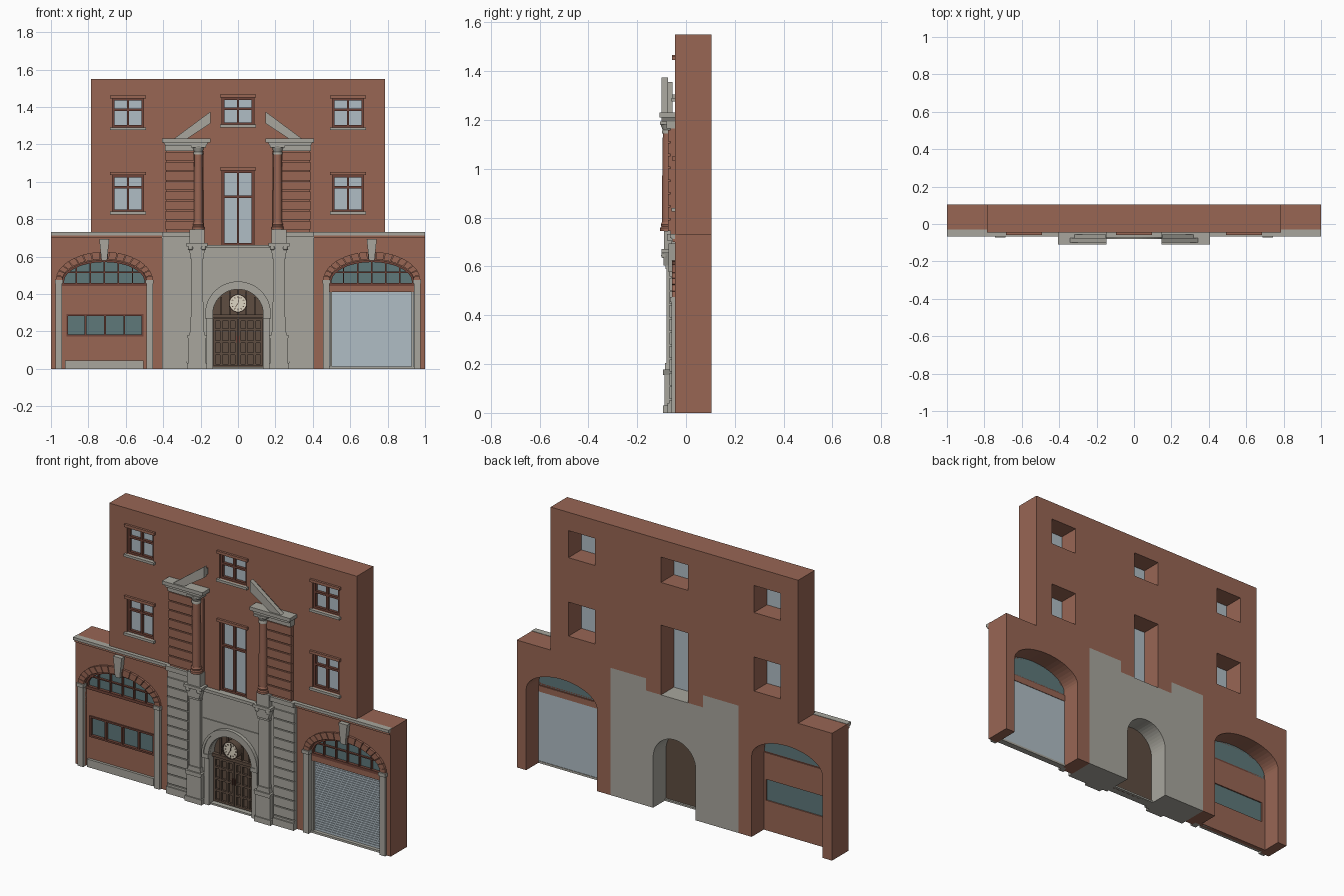
import bpy, bmesh
from math import sin, cos, pi, sqrt, radians
from mathutils import Matrix

if "Cube" in bpy.data.objects:
    bpy.data.objects.remove(bpy.data.objects["Cube"])


def material(name, rgb):
    lin = [((c / 255 + 0.055) / 1.055) ** 2.4 for c in rgb] + [1]
    m = bpy.data.materials.new(name)
    m.use_nodes = True
    m.diffuse_color = lin
    m.node_tree.nodes["Principled BSDF"].inputs["Base Color"].default_value = lin
    return m


BRICK = material("brick", (152, 102, 84))
STONE = material("stone", (168, 166, 157))
FRAME = material("frame_red", (112, 68, 56))
PALE = material("pale_glass", (176, 189, 197))
TEAL = material("teal_glass", (94, 120, 122))
WOOD = material("door_wood", (94, 77, 65))
CREAM = material("clock_cream", (222, 214, 196))


# ---- outline helpers, all in the x-z plane ----
def rect(x0, x1, z0, z1):
    return [(x0, z0), (x1, z0), (x1, z1), (x0, z1)]


def curve_pts(cx, cz, rx, rz, a0, a1, n):
    return [(cx + rx * cos(a0 + (a1 - a0) * i / n), cz + rz * sin(a0 + (a1 - a0) * i / n))
            for i in range(n + 1)]


def circle(cx, cz, r, n=32):
    return curve_pts(cx, cz, r, r, 0, 2 * pi, n)[:-1]


def arch(cx, hw, z0, spring, rise, n=24):
    return [(cx - hw, z0)] + curve_pts(cx, spring, hw, rise, pi, 0, n) + [(cx + hw, z0)]


def ring(cx, spring, a, b, a0=0, a1=pi, n=24):
    return curve_pts(cx, spring, *a, a0, a1, n) + curve_pts(cx, spring, *b, a1, a0, n)


def flip(loop):
    return [(-x, z) for x, z in reversed(loop)]


def both(*loops):
    return list(loops) + [flip(l) for l in loops]


def grid(x0, x1, z0, z1, xs, zs, b):
    """Frame outline with one hole per pane."""
    cx, cz, h = [x0 + b / 2, *xs, x1 - b / 2], [z0 + b / 2, *zs, z1 - b / 2], b / 2
    holes = [rect(l + h, r - h, d + h, u - h)
             for l, r in zip(cx, cx[1:]) for d, u in zip(cz, cz[1:])]
    return [rect(x0, x1, z0, z1)] + holes


def add(name, mesh, mat):
    mesh.materials.clear()
    mesh.materials.append(mat)
    ob = bpy.data.objects.new(name, mesh)
    bpy.context.collection.objects.link(ob)
    return ob


def slab(name, loops, y0, y1, mat):
    """Filled outlines (inner loops become holes) extruded from y0 to y1."""
    cu = bpy.data.curves.new(name, "CURVE")
    cu.dimensions, cu.fill_mode, cu.extrude = "2D", "BOTH", (y1 - y0) / 2
    for loop in loops:
        sp = cu.splines.new("POLY")
        sp.points.add(len(loop) - 1)
        for p, (x, z) in zip(sp.points, loop):
            p.co = (x, z, 0, 1)
        sp.use_cyclic_u = True
    tmp = bpy.data.objects.new(name + "_outline", cu)
    bpy.context.collection.objects.link(tmp)
    dg = bpy.context.evaluated_depsgraph_get()
    mesh = bpy.data.meshes.new_from_object(tmp.evaluated_get(dg))
    bpy.data.objects.remove(tmp)
    mesh.transform(Matrix.Translation((0, (y0 + y1) / 2, 0)) @ Matrix.Rotation(pi / 2, 4, "X"))
    for f in mesh.polygons:
        f.use_smooth = False
    return add(name, mesh, mat)


def lathe(name, profile, x, y, mat):
    bm = bmesh.new()
    vs = [bm.verts.new((r, 0, z)) for r, z in profile]
    es = [bm.edges.new(p) for p in zip(vs, vs[1:])]
    bmesh.ops.spin(bm, geom=vs + es, cent=(0, 0, 0), axis=(0, 0, 1), angle=2 * pi, steps=20)
    bmesh.ops.remove_doubles(bm, verts=bm.verts, dist=1e-5)
    bmesh.ops.recalc_face_normals(bm, faces=bm.faces)
    mesh = bpy.data.meshes.new(name)
    bm.to_mesh(mesh)
    bm.free()
    ob = add(name, mesh, mat)
    ob.location = (x, y, 0)
    bpy.ops.object.select_all(action="DESELECT")
    ob.select_set(True)
    bpy.context.view_layer.objects.active = ob
    bpy.ops.object.shade_smooth_by_angle(angle=radians(35))


FRONT, BACK = -0.045, 0.105
GX, GW, SPRING, RISE = 0.715, 0.225, 0.465, 0.115

# ---- main walls ----
half = [(.085, 1.06), (.085, .66), (.18, .66), (.18, .73), (.405, .73), (.405, 0)]
half += arch(GX, GW, 0, SPRING, RISE) + [(1, 0), (1, .73), (.785, .73), (.785, 1.55)]
openings = [rect(-.085, .085, 1.305, 1.45)]
for z0, z1 in ((1.29, 1.445), (.84, 1.035)):
    openings += both(rect(.505, .672, z0, z1))
slab("brick_wall", [half + flip(half)] + openings, FRONT, BACK, BRICK)
half = [(.405, 0), (.405, .73), (.18, .73), (.18, .66)]
slab("stone_centre", [half + flip(half) + arch(0, .135, 0, .29, .135)], -.06, BACK, STONE)

# ---- upper windows ----
for name, x0, x1, z0, z1, bar in (
        ("top_left_window", .505, .672, 1.29, 1.445, 1.385),
        ("top_right_window", -.672, -.505, 1.29, 1.445, 1.385),
        ("middle_left_window", .505, .672, .84, 1.035, .97),
        ("middle_right_window", -.672, -.505, .84, 1.035, .97),
        ("top_centre_window", -.085, .085, 1.305, 1.45, 1.39),
        ("tall_centre_window", -.085, .085, .66, 1.06, .92)):
    slab(name + "_glass", [rect(x0, x1, z0, z1)], -.02, -.012, PALE)
    slab(name + "_frame", grid(x0, x1, z0, z1, [(x0 + x1) / 2], [bar], .012), -.036, -.018, FRAME)
    slab(name + "_lintel", [rect(x0 - .012, x1 + .012, z1, z1 + .016)], -.058, -.04, BRICK)
    if z0 > .7:
        slab(name + "_sill", [rect(x0 - .012, x1 + .012, z0 - .014, z0)], -.06, -.015, STONE)

# ---- side cornices ----
slab("cornice_top", both(rect(.405, 1, .716, .732)), -.066, -.03, STONE)
slab("cornice_moulding", both(rect(.405, 1, .7, .712)), -.055, -.04, BRICK)
slab("cornice_fillet", both(rect(.405, 1, .712, .716)), -.06, -.04, STONE)

# ---- arched side bays ----
stones, n = [], 17
for i in range(n):
    a = pi * i / n
    stones.append(ring(GX, SPRING + .005, (GW, RISE), (GW + .035, RISE + .04),
                       a + .008, a + pi / n - .008, 3))
slab("arch_voussoirs", both(*stones), -.058, -.04, BRICK)
slab("keystones", both([(GX - .015, .578), (GX + .015, .578), (GX + .027, .695), (GX - .027, .695)]),
     -.072, -.04, STONE)
posts = [rect(GX + s * .2425 - .0175, GX + s * .2425 + .0175, 0, .455) for s in (-1, 1)]
caps = [rect(GX + s * .2425 - .022, GX + s * .2425 + .022, .455, .475) for s in (-1, 1)]
slab("arch_posts", both(*posts), -.06, -.02, STONE)
slab("arch_post_caps", both(*caps), -.066, -.03, STONE)
slab("fan_glass", both(arch(GX, GW, .45, SPRING, RISE)), -.018, -.01, TEAL)
slab("fan_rim", both(arch(GX, GW, .442, SPRING, RISE),
                     arch(GX, GW - .01, .458, SPRING, RISE - .01)), -.036, -.01, FRAME)
bars = []
for i in range(-2, 3):
    x = i * .075
    bars.append(rect(GX + x - .003, GX + x + .003, .455,
                     SPRING + RISE * sqrt(1 - (x / GW) ** 2) - .003))
slab("fan_upright_bars", both(*bars), -.032, -.015, FRAME)
slab("fan_cross_bar", both(rect(GX - .2, GX + .2, .513, .519)), -.031, -.015, FRAME)

# right bay: brick infill with a strip window
slab("bay_infill", [rect(-.94, -.49, 0, .445), rect(-.918, -.505, .172, .292)], -.03, -.005, BRICK)
slab("bay_plinth", [rect(-.925, -.505, 0, .045)], -.045, -.01, STONE)
slab("strip_window_glass", [rect(-.918, -.505, .172, .292)], -.02, -.012, TEAL)
slab("strip_window_frame", grid(-.918, -.505, .172, .292, [-.815, -.711, -.608], [], .01),
     -.037, -.018, FRAME)

# left bay: ribbed roller shutter
slab("shutter_header", [rect(.49, .94, .41, .445)], -.032, -.005, BRICK)
slab("shutter_panel", [rect(.49, .94, .012, .412)], -.02, -.008, PALE)
slab("shutter_slats", [rect(.505, .925, .016 + i * .0132, .0275 + i * .0132) for i in range(30)],
     -.023, -.018, PALE)
slab("shutter_guides", [rect(.492, .503, 0, .41), rect(.927, .938, 0, .41)], -.034, -.01, STONE)
slab("shutter_threshold", [rect(.49, .94, 0, .012)], -.04, -.005, STONE)

# ---- entrance ----
slab("door_panel", [arch(0, .135, 0, .29, .135)], -.022, -.012, WOOD)
for side, x0, x1 in (("right", -.132, -.003), ("left", .003, .132)):
    xs = [x0 + (x1 - x0) * t / 3 for t in (1, 2)]
    slab(side + "_door_leaf", grid(x0, x1, .014, .268, xs, [.08, .145, .21], .012), -.034, -.02, WOOD)
slab("door_transom", [rect(-.135, .135, .272, .29)], -.042, -.015, WOOD)
slab("door_fan_bars", [rect(x - .004, x + .004, .29, .29 + sqrt(.13 ** 2 - x * x))
                       for x in (-.09, -.045, 0, .045, .09)], -.032, -.02, WOOD)
slab("door_handles", both(rect(.006, .01, .14, .175)), -.041, -.033, FRAME)
slab("door_step", [rect(-.135, .135, 0, .01)], -.055, .0, STONE)
slab("door_arch_ring", [ring(0, .293, (.135, .132), (.172, .17))], -.075, -.05, STONE)
slab("door_arch_lip", [ring(0, .293, (.163, .161), (.176, .174))], -.08, -.05, STONE)
slab("door_jambs", both(rect(.135, .168, 0, .27)), -.07, -.05, STONE)
slab("door_imposts", both(rect(.133, .176, .27, .293)), -.08, -.05, STONE)
slab("entrance_string", [rect(-.18, .18, .482, .49)], -.065, -.05, STONE)
slab("entrance_ledge", [rect(-.18, .18, .645, .662)], -.072, -.02, STONE)

# ---- clock ----
slab("clock_face", [circle(0, .35, .045)], -.068, -.03, CREAM)
slab("clock_rim", [circle(0, .35, .049), circle(0, .35, .044)], -.073, -.03, WOOD)
marks = []
for i in range(12):
    a = i * pi / 6
    marks.append(ring(0, .35, (.029, .029), (.038, .038), a - .07, a + .07, 1))
slab("clock_marks", marks, -.07, -.066, WOOD)
slab("clock_hour_hand", [[(-.002, .35), (.002, .349), (-.012, .328), (-.015, .33)]], -.071, -.066, WOOD)
slab("clock_minute_hand", [[(-.002, .349), (.002, .349), (.008, .384), (.005, .385)]], -.072, -.066, WOOD)

# ---- lower stone piers: courses, pilasters, pedestals, capitals ----
courses = [rect(.272, .403, z, z + .05) for z in (i * .0556 + .002 for i in range(12))]
slab("stone_courses", both(*courses), -.068, -.055, STONE)
slab("stone_pier_ledge", both(rect(.18, .405, .706, .732)), -.078, -.04, STONE)
slab("pier_plinth", both(rect(.272, .405, 0, .04)), -.075, -.05, STONE)
C = .219
for name, w0, w1, z0, z1, y in (
        ("pedestal_foot", .053, .053, 0, .03, -.094), ("pedestal_block", .045, .045, .03, .155, -.088),
        ("pedestal_cap", .046, .054, .155, .178, -.094), ("pilaster_base", .042, .037, .178, .205, -.086),
        ("pilaster_shaft", .034, .032, .205, .59, -.079), ("pilaster_neck", .037, .037, .59, .603, -.085),
        ("pilaster_capital", .034, .05, .603, .655, -.092), ("pilaster_abacus", .056, .056, .655, .672, -.1),
        ("column_plinth", .04, .04, .672, .745, -.09)):
    slab(name, both([(C - w0, z0), (C + w0, z0), (C + w1, z1), (C - w1, z1)]), y, -.04, STONE)
for s in (-1, 1):
    for dx in (-.035, .035):
        lathe("capital_scroll", [(0, .632), (.012, .637), (.014, .645), (.012, .655), (0, .657)],
              s * C + dx, -.088, STONE)

# ---- upper brick piers and columns ----
slab("upper_pier_core", both(rect(.236, .385, .732, 1.165)), -.064, -.04, BRICK)
slab("upper_pier_courses", both(*[rect(.234, .388, .745 + i * .0525, .791 + i * .0525)
                                  for i in range(8)]), -.074, -.06, BRICK)
slab("column_backing", both(rect(.182, .234, .732, 1.165)), -.058, -.04, BRICK)
for side, s in (("right", -1), ("left", 1)):
    x, y = s * .212, -.074
    lathe(side + "_column_base", [(0, .745), (.032, .745), (.032, .758), (.027, .764),
                                  (.029, .772), (.025, .782), (0, .782)], x, y, BRICK)
    lathe(side + "_column_shaft", [(0, .78), (.024, .78), (.024, .92), (.021, 1.15), (0, 1.15)],
          x, y, BRICK)
    lathe(side + "_column_capital", [(0, 1.145), (.025, 1.145), (.025, 1.155), (.022, 1.16),
                                     (.034, 1.19), (0, 1.19)], x, y, STONE)

# ---- entablature and broken pediment ----
slab("column_abacus", both(rect(.172, .252, 1.182, 1.195)), -.106, -.04, STONE)
slab("pier_frieze", both(rect(.238, .39, 1.165, 1.195)), -.08, -.04, STONE)
slab("entablature", both([(.168, 1.195), (.39, 1.195), (.398, 1.21), (.16, 1.21)]), -.1, -.04, STONE)
slab("entablature_top", both(rect(.148, .405, 1.21, 1.23)), -.109, -.04, STONE)
slab("pediment_rake", both([(.345, 1.228), (.147, 1.375), (.147, 1.312), (.275, 1.228)]),
     -.1, -.074, STONE)
slab("pediment_rake_back", both([(.322, 1.228), (.15, 1.355), (.15, 1.318), (.285, 1.228)]),
     -.076, -.056, STONE)
